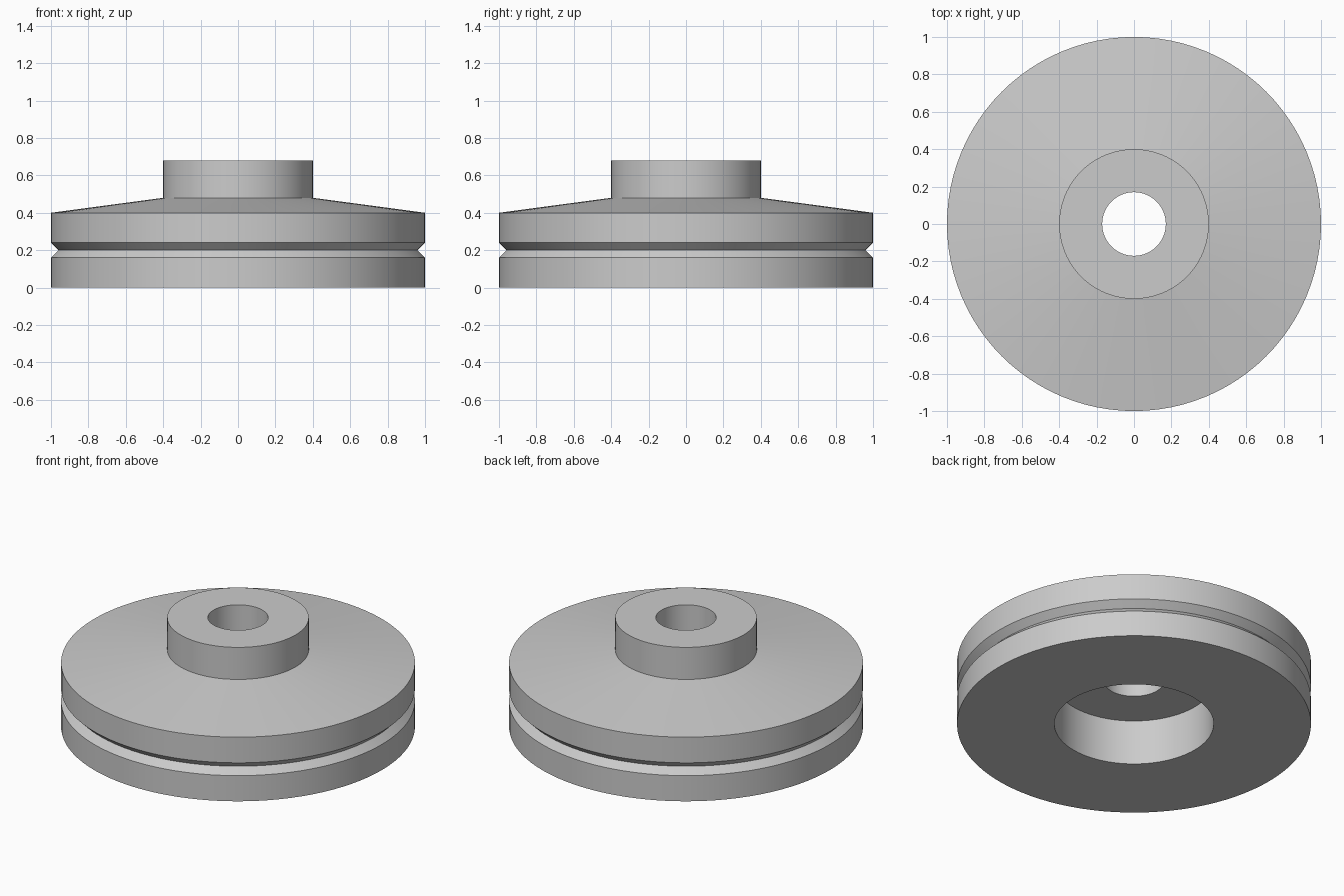
import bpy
import bmesh
import math

cube = bpy.data.objects.get("Cube")
if cube:
    bpy.data.objects.remove(cube, do_unlink=True)

SEGMENTS = 96

# Single plain grey
grey = bpy.data.materials.new("plain_grey")
grey.use_nodes = True
colour = (0.6, 0.6, 0.6, 1)
grey.diffuse_color = colour
grey.node_tree.nodes["Principled BSDF"].inputs["Base Color"].default_value = colour


def lathe(name, profile):
    """Revolve a closed (radius, height) profile around z."""
    bm = bmesh.new()
    verts = [bm.verts.new((r, 0, z)) for r, z in profile]
    edges = [bm.edges.new((a, b)) for a, b in zip(verts, verts[1:] + verts[:1])]
    bmesh.ops.spin(bm, geom=verts + edges, cent=(0, 0, 0), axis=(0, 0, 1),
                   angle=math.tau, steps=SEGMENTS, use_merge=True)
    bmesh.ops.remove_doubles(bm, verts=bm.verts, dist=1e-5)
    bmesh.ops.recalc_face_normals(bm, faces=bm.faces)
    mesh = bpy.data.meshes.new(name)
    bm.to_mesh(mesh)
    bm.free()
    mesh.materials.append(grey)
    obj = bpy.data.objects.new(name, mesh)
    bpy.context.collection.objects.link(obj)
    bpy.ops.object.select_all(action="DESELECT")
    obj.select_set(True)
    bpy.context.view_layer.objects.active = obj
    bpy.ops.object.shade_smooth_by_angle(angle=math.radians(30))
    return obj


# Disc with rim groove, sloped top, hub, through bore and wide recess below
rim = [(0.45, 0), (1, 0), (1, 0.16), (0.96, 0.2), (1, 0.24), (1, 0.4)]
hub = [(0.4, 0.48), (0.4, 0.68), (0.17, 0.68)]
recess = [(0.17, 0.28), (0.45, 0.28)]
lathe("grooved_pulley", rim + hub + recess)
